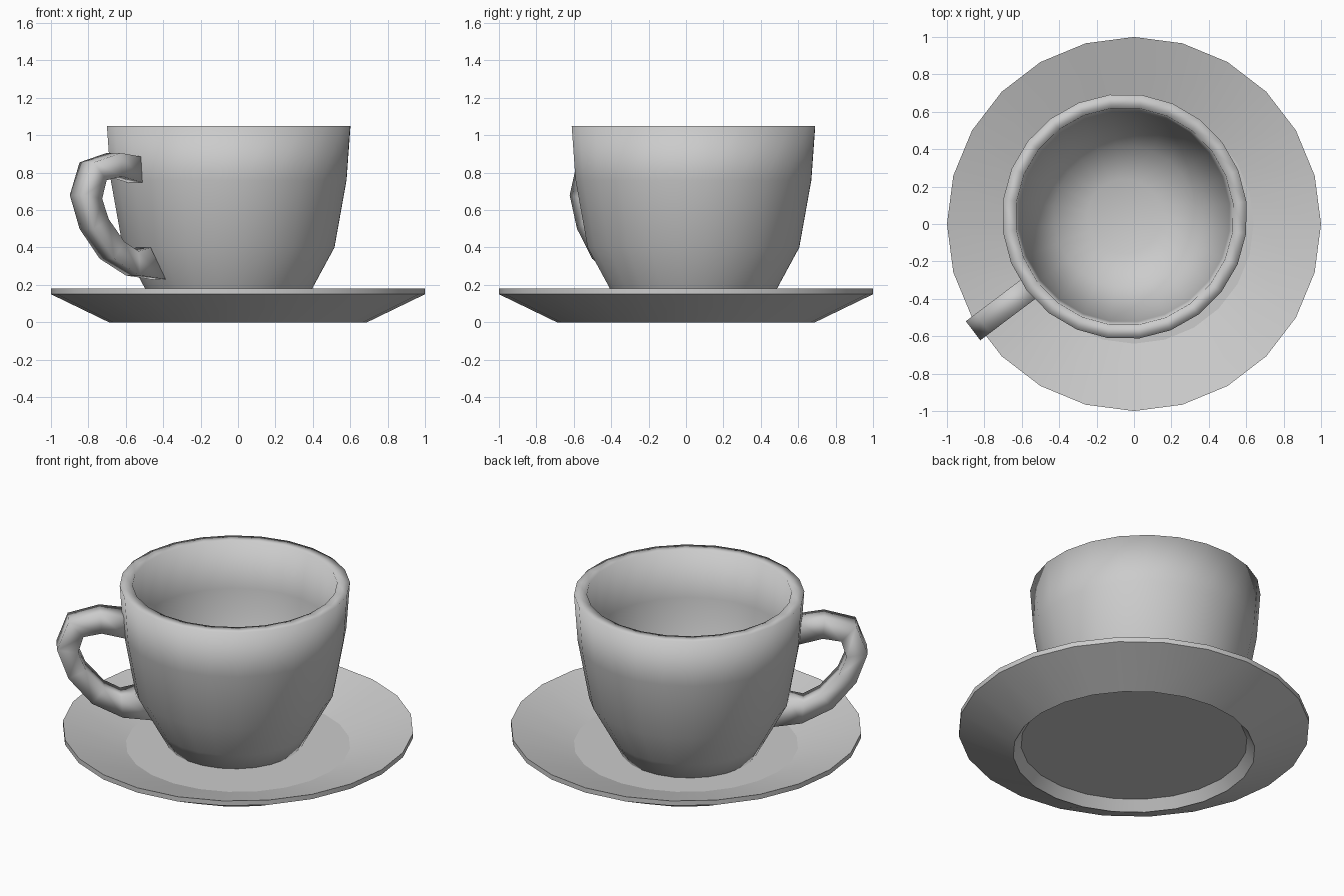
import bpy, bmesh
from math import cos, sin, pi, radians
from mathutils import Vector

cube = bpy.data.objects.get("Cube")
if cube:
    bpy.data.objects.remove(cube, do_unlink=True)

SIDES = 24
CUP_CENTRE = Vector((-0.05, 0.04, 0))
HANDLE_ANGLE = radians(217)

GREY = (0.6, 0.6, 0.6, 1)
china = bpy.data.materials.new("grey_china")
china.use_nodes = True
china.diffuse_color = GREY
china.node_tree.nodes["Principled BSDF"].inputs["Base Color"].default_value = GREY


def finish(name, bm, smooth_angle):
    """Turn a bmesh into a shaded object."""
    bmesh.ops.recalc_face_normals(bm, faces=bm.faces)
    mesh = bpy.data.meshes.new(name)
    bm.to_mesh(mesh)
    bm.free()
    mesh.materials.append(china)
    obj = bpy.data.objects.new(name, mesh)
    bpy.context.collection.objects.link(obj)
    bpy.ops.object.select_all(action='DESELECT')
    obj.select_set(True)
    bpy.context.view_layer.objects.active = obj
    bpy.ops.object.shade_smooth_by_angle(angle=radians(smooth_angle))
    return obj


def bridge(bm, rings):
    """Join successive rings with quads and cap both ends."""
    for a, b in zip(rings, rings[1:]):
        n = len(a)
        for i in range(n):
            j = (i + 1) % n
            bm.faces.new((a[i], a[j], b[j], b[i]))
    bm.faces.new(rings[0])
    bm.faces.new(rings[-1])


def lathe(name, profile, smooth_angle, centre=Vector(), turn=0):
    """Spin an (r, z) profile about a vertical axis."""
    bm = bmesh.new()
    angles = [turn + 2 * pi * i / SIDES for i in range(SIDES)]
    rings = [[bm.verts.new(centre + Vector((r * cos(a), r * sin(a), z)))
              for a in angles] for r, z in profile]
    bridge(bm, rings)
    return finish(name, bm, smooth_angle)


# Saucer: hollow foot, sloping underside, thin rim, sloping top, flat well
lathe("saucer", [(0.645, 0.06), (0.69, 0), (1, 0.15), (1, 0.18), (0.64, 0.07)], 16)

# Cup: outer wall up to the lip, then down the inside
lathe("cup", [(0.39, 0.07), (0.45, 0.18), (0.57, 0.4), (0.635, 0.76), (0.656, 1.05),
              (0.583, 1.05), (0.565, 0.76), (0.5, 0.42), (0.38, 0.22), (0.2, 0.15)],
      180, CUP_CENTRE, HANDLE_ANGLE)

# Handle: square section swept between an outer and an inner curve (distance, height)
OUTER = [(0.63, 0.885), (0.77, 0.905), (0.95, 0.855), (1.015, 0.68),
         (0.95, 0.5), (0.815, 0.34), (0.64, 0.25), (0.47, 0.23)]
INNER = [(0.62, 0.745), (0.76, 0.78), (0.865, 0.76), (0.895, 0.66),
         (0.85, 0.55), (0.745, 0.43), (0.65, 0.38), (0.57, 0.4)]
HALF_WIDTH = 0.064
out = Vector((cos(HANDLE_ANGLE), sin(HANDLE_ANGLE), 0))
side = Vector((-out.y, out.x, 0)) * HALF_WIDTH
bm = bmesh.new()
sections = []
for o, i in zip(OUTER, INNER):
    corners = [(o, 1), (o, -1), (i, -1), (i, 1)]
    sections.append([bm.verts.new(CUP_CENTRE + out * s + side * k + Vector((0, 0, z)))
                     for (s, z), k in corners])
bridge(bm, sections)
finish("handle", bm, 180)
